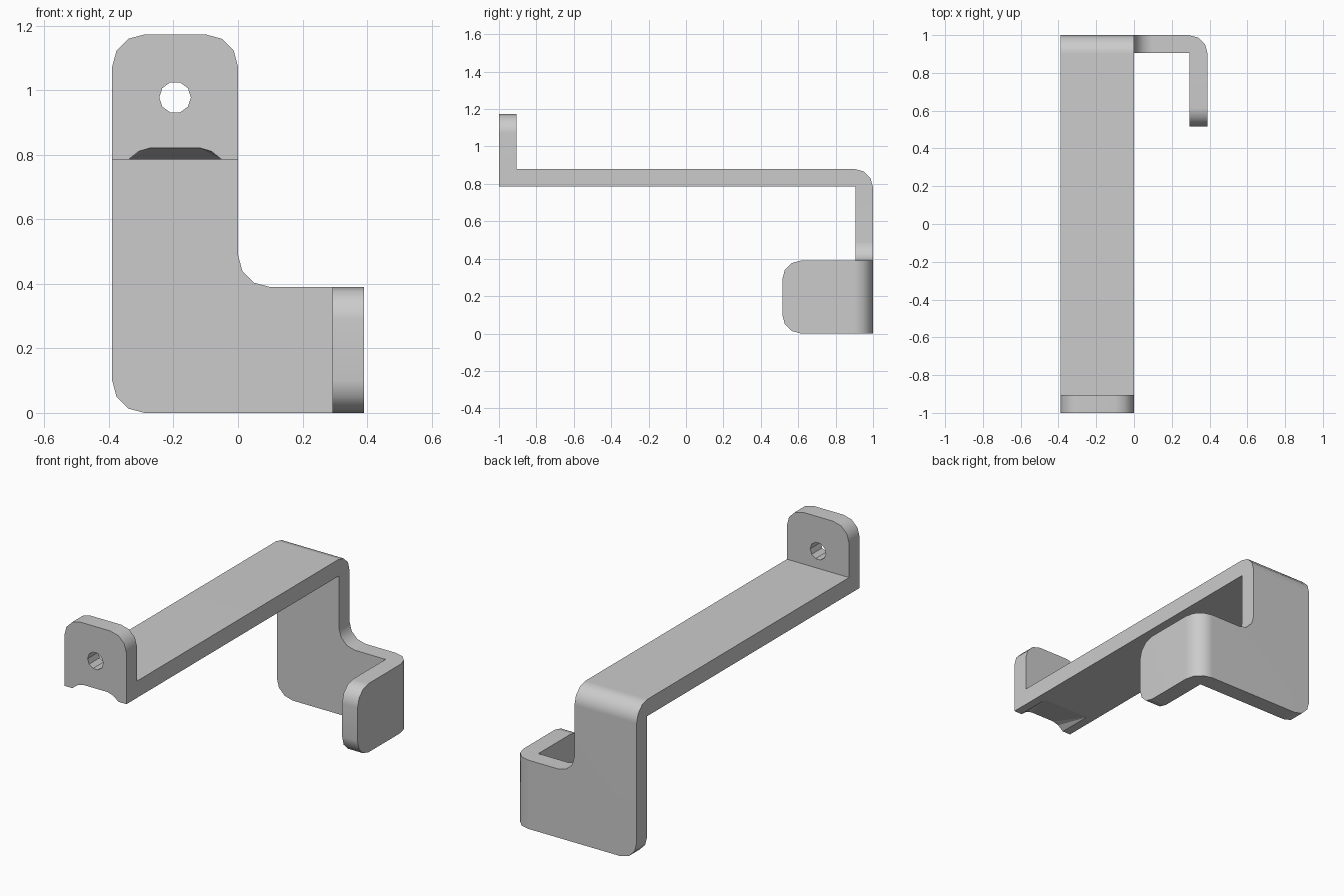
import bpy, bmesh
from math import radians, pi, cos, sin
from mathutils import Vector

if "Cube" in bpy.data.objects:
    bpy.data.objects.remove(bpy.data.objects["Cube"], do_unlink=True)

grey = bpy.data.materials.new("light_grey")
grey.use_nodes = True
grey.diffuse_color = (0.6, 0.6, 0.6, 1)
grey.node_tree.nodes["Principled BSDF"].inputs["Base Color"].default_value = (0.6, 0.6, 0.6, 1)

# Grid planes that the sheet-like blocks share
X = [-0.39, 0, 0.293, 0.39]
Y = [-1, -0.905, 0.515, 0.905, 1]
Z = [0, 0.39, 0.785, 0.88, 1.173]


def make_object(name, bm):
    mesh = bpy.data.meshes.new(name)
    bm.to_mesh(mesh)
    bm.free()
    obj = bpy.data.objects.new(name, mesh)
    bpy.context.collection.objects.link(obj)
    return obj


def hull(name, points):
    bm = bmesh.new()
    for p in points:
        bm.verts.new(p)
    bmesh.ops.convex_hull(bm, input=bm.verts[:])
    bmesh.ops.dissolve_limit(bm, angle_limit=0.01, verts=bm.verts[:], edges=bm.edges[:])
    bmesh.ops.recalc_face_normals(bm, faces=bm.faces[:])
    return make_object(name, bm)


# Filled grid cells: tab, arm, back plate, hook
cells = {(0, 0, 3), (0, 0, 2)}
cells |= {(0, j, 2) for j in range(1, 4)}
cells |= {(0, 3, k) for k in range(2)}
cells |= {(1, 3, 0), (2, 3, 0), (2, 2, 0)}

bm = bmesh.new()
grid = {}


def vert(i, j, k):
    if (i, j, k) not in grid:
        grid[i, j, k] = bm.verts.new((X[i], Y[j], Z[k]))
    return grid[i, j, k]


# Only the outer skin of the cells becomes faces
for cell in cells:
    for axis in range(3):
        for side in (0, 1):
            near = list(cell)
            near[axis] += 2 * side - 1
            if tuple(near) in cells:
                continue
            ring = []
            for a, b in ((0, 0), (1, 0), (1, 1), (0, 1)):
                corner = list(cell)
                corner[axis] += side
                corner[(axis + 1) % 3] += a
                corner[(axis + 2) % 3] += b
                ring.append(vert(*corner))
            bm.faces.new(ring)
bmesh.ops.recalc_face_normals(bm, faces=bm.faces[:])
bmesh.ops.dissolve_limit(bm, angle_limit=0.01, verts=bm.verts[:], edges=bm.edges[:])

# Corners to round: (edge direction, x, y, z) with None for any value
rounded = [
    (1, X[0], None, Z[4]), (1, X[1], None, Z[4]),   # tab top
    (1, X[0], None, Z[0]), (1, X[1], None, Z[1]),   # back plate
    (0, None, Y[4], Z[3]),                          # arm bend
    (2, X[3], Y[4], None),                          # hook bend
    (0, None, Y[2], Z[0]), (0, None, Y[2], Z[1]),   # hook end
]


def is_rounded(edge):
    a, b = (v.co for v in edge.verts)
    mid, span = (a + b) / 2, b - a
    for axis, *place in rounded:
        along = abs(span[axis]) > 0.999 * span.length
        if along and all(p is None or abs(p - m) < 0.001 for p, m in zip(place, mid)):
            return True
    return False


bmesh.ops.bevel(bm, geom=[e for e in bm.edges if is_rounded(e)], offset=0.1,
                offset_type='OFFSET', segments=3, profile=0.5,
                affect='EDGES', clamp_overlap=False)
bracket = make_object("bracket", bm)
bracket.data.materials.append(grey)

# Screw hole through the tab
mid_x = X[0] / 2
hole = hull("hole_cutter", [
    (mid_x + 0.049 * cos(i * pi / 5), y, 0.978 + 0.049 * sin(i * pi / 5))
    for i in range(10) for y in (-1.1, -0.8)])

# Shallow ramped notch under the front edge
points = []
for s in (-1, 1):
    points += [(mid_x + s * w, -1.001, z) for w, z in ((0.145, 0.785), (0.112, 0.811), (0.075, 0.822))]
    points += [(mid_x + s * 0.145, y, 0.7) for y in (-1.001, -0.8)]
    points.append((mid_x + s * 0.145, -0.8, 0.785))
notch = hull("notch_cutter", points)

bpy.context.view_layer.objects.active = bracket
for cutter in (hole, notch):
    cutter.hide_render = True
    mod = bracket.modifiers.new("cut", 'BOOLEAN')
    mod.operation = 'DIFFERENCE'
    mod.solver = 'EXACT'
    mod.object = cutter
    bpy.ops.object.modifier_apply(modifier=mod.name)
    bpy.data.objects.remove(cutter, do_unlink=True)

# Smooth bends, crisp edges, flat notch faces
bpy.ops.object.select_all(action='DESELECT')
bracket.select_set(True)
bpy.ops.object.shade_smooth_by_angle(angle=radians(34))
for poly in bracket.data.polygons:
    poly.material_index = 0
    if poly.center.y < -0.7 and poly.center.z < 0.83 and poly.normal.z < 0:
        poly.use_smooth = False
weighted = bracket.modifiers.new("weighted_normals", 'WEIGHTED_NORMAL')
weighted.keep_sharp = True
